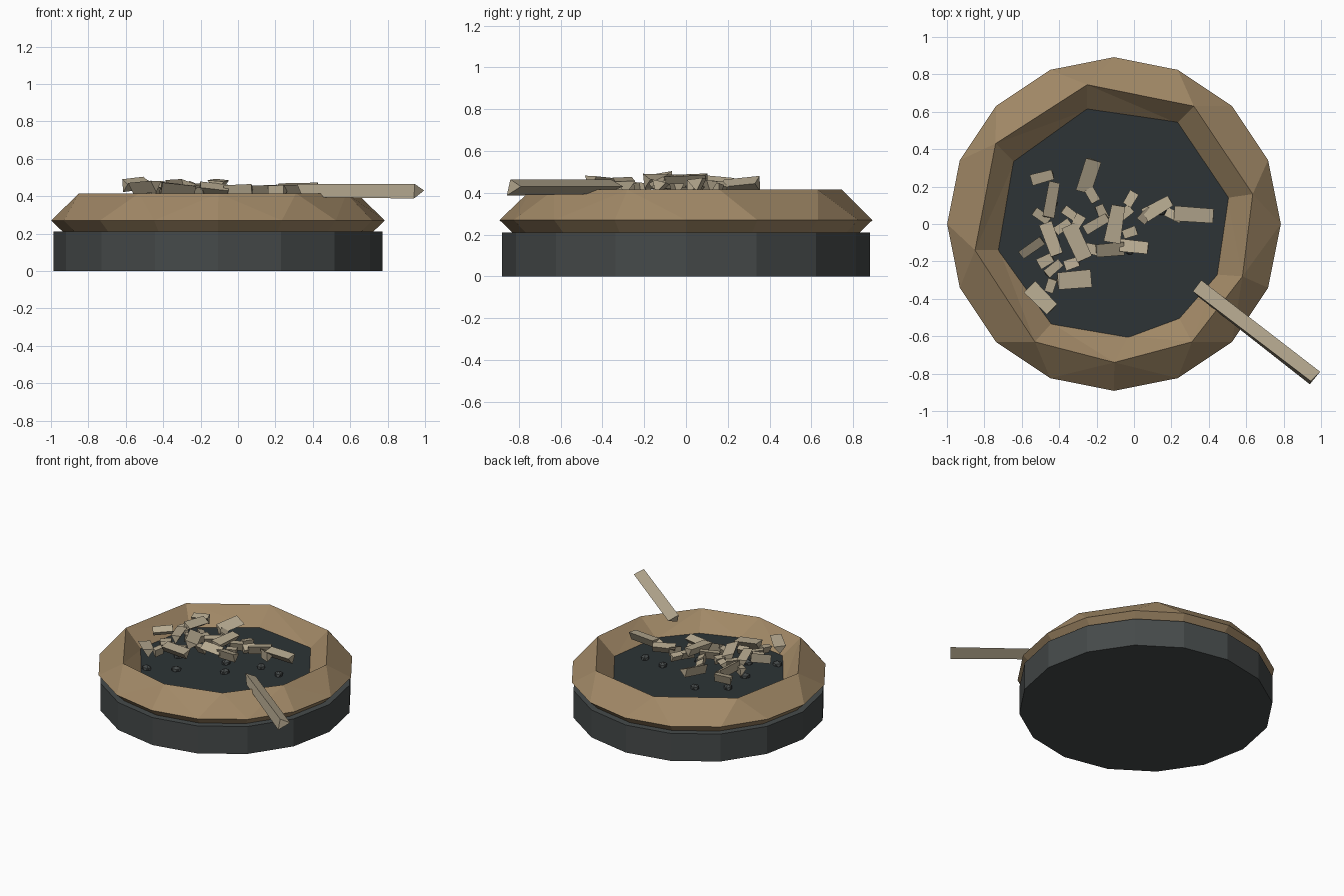
import bpy, bmesh, math, random
from mathutils import Vector, Matrix, Euler

if "Cube" in bpy.data.objects:
    bpy.data.objects.remove(bpy.data.objects["Cube"])

random.seed(4)
CX = -0.107  # bowl centre


def material(name, rgb):
    m = bpy.data.materials.new(name)
    m.diffuse_color = (*rgb, 1)
    m.use_nodes = True
    m.node_tree.nodes["Principled BSDF"].inputs["Base Color"].default_value = m.diffuse_color
    return m


IRON = material("dark_iron", (0.06, 0.068, 0.068))
ASH = material("ash_floor", (0.026, 0.034, 0.037))
WOOD = material("brown_rim", (0.36, 0.25, 0.135))
CHIP = material("pale_chip", (0.47, 0.40, 0.28))


def finish(bm, name, mat):
    bmesh.ops.recalc_face_normals(bm, faces=bm.faces)
    me = bpy.data.meshes.new(name)
    bm.to_mesh(me)
    bm.free()
    me.materials.append(mat)
    ob = bpy.data.objects.new(name, me)
    bpy.context.collection.objects.link(ob)
    return ob


def drum(name, mat, radius, z0, z1, sides):
    bm = bmesh.new()
    bmesh.ops.create_cone(bm, cap_ends=True, segments=sides, radius1=radius, radius2=radius,
                          depth=z1 - z0, matrix=Matrix.Translation((CX, 0, (z0 + z1) / 2)))
    return finish(bm, name, mat)


def circle(radius, z, n):
    return [(CX + radius * math.cos(2 * math.pi * i / n),
             radius * math.sin(2 * math.pi * i / n), z) for i in range(n)]


def stitch(bm, a, b):
    """Fill the band between two rings, merging their vertices by angle."""
    def ang(v):
        return math.atan2(v.co.y, v.co.x - CX) % (2 * math.pi)
    a, b = sorted(a, key=ang), sorted(b, key=ang)
    na, nb = len(a), len(b)
    A = [ang(v) for v in a] + [ang(a[0]) + 2 * math.pi]
    B = [ang(v) for v in b] + [ang(b[0]) + 2 * math.pi]
    i = j = 0
    while i < na or j < nb:
        if j == nb or (i < na and A[i] + A[i + 1] <= B[j] + B[j + 1]):
            bm.faces.new((a[i % na], a[(i + 1) % na], b[j % nb]))
            i += 1
        else:
            bm.faces.new((a[i % na], b[(j + 1) % nb], b[j % nb]))
            j += 1


# Base drum and dark floor inside the rim
drum("base", IRON, 0.88, 0, 0.21, 16)
drum("floor", ASH, 0.70, 0.20, 0.29, 16)

# Faceted rim: ridge and inner loops are coarser than the outer 16-gon
ridge = [(0.635, 0.16), (0.32, 0.63), (-0.25, 0.745), (-0.74, 0.43), (-0.85, -0.14),
         (-0.53, -0.63), (-0.105, -0.74), (0.31, -0.63), (0.58, -0.28)]
inner = [(0.50, 0.14), (0.23, 0.54), (-0.25, 0.61), (-0.64, 0.33), (-0.72, -0.14),
         (-0.44, -0.53), (-0.03, -0.60), (0.24, -0.50), (0.44, -0.27)]
bm = bmesh.new()
rings = [circle(0.83, 0.21, 16), circle(0.892, 0.27, 16),
         [(x, y, 0.415) for x, y in ridge], [(x, y, 0.285) for x, y in inner]]
loops = [[bm.verts.new(p) for p in ring] for ring in rings]
for k in range(4):
    stitch(bm, loops[k], loops[(k + 1) % 4])
bmesh.ops.recalc_face_normals(bm, faces=bm.faces)
bmesh.ops.dissolve_limit(bm, angle_limit=0.03, verts=bm.verts, edges=bm.edges)
finish(bm, "rim", WOOD)


def prism(name, mat, end_a, end_b):
    """Triangular splinter between two three-point ends."""
    bm = bmesh.new()
    a = [bm.verts.new(p) for p in end_a]
    b = [bm.verts.new(p) for p in end_b]
    bm.faces.new(a)
    bm.faces.new(b)
    for i in range(3):
        j = (i + 1) % 3
        bm.faces.new((a[i], a[j], b[j], b[i]))
    return finish(bm, name, mat)


# Long stick resting across the rim
prism("stick", CHIP,
      [(0.315, -0.36, 0.465), (0.36, -0.30, 0.43), (0.345, -0.39, 0.395)],
      [(0.945, -0.84, 0.465), (0.995, -0.79, 0.43), (0.94, -0.857, 0.387)])


# Wood chips: x, y, z, length, width, angle in degrees
chips = [(-.25, .26, .43, .18, .10, 72), (-.49, .25, .43, .12, .07, 15),
         (-.45, .13, .44, .19, .08, 80), (-.23, .15, .42, .08, .06, 120),
         (.32, .05, .44, .21, .09, -4), (.13, .08, .43, .16, .08, 30),
         (-.01, .13, .42, .08, .06, 60), (-.10, .00, .46, .20, .09, 80),
         (-.20, .00, .44, .14, .06, 30), (-.44, -.08, .45, .18, .08, 110),
         (-.55, -.12, .46, .14, .07, 35), (-.31, -.10, .45, .20, .11, 115),
         (-.30, .00, .43, .10, .06, 60), (-.13, -.13, .43, .15, .08, 5),
         (.00, -.13, .43, .15, .07, -6), (-.32, -.30, .44, .18, .10, 5),
         (-.50, -.40, .45, .17, .10, -45), (-.43, -.24, .42, .10, .06, 40)]
small = [(-.33, -.22), (-.47, -.20), (-.44, -.33), (-.34, .05), (-.05, .05), (.06, .05),
         (-.02, -.05), (-.22, -.13), (-.49, .05), (-.38, -.02), (-.18, .06), (.21, .04)]
for x, y in small:
    chips.append((x, y, .42, random.uniform(.07, .10), .06, random.uniform(0, 180)))
for n, (x, y, z, ln, w, deg) in enumerate(chips):
    tilt = Euler((random.uniform(-.4, .4), random.uniform(-.12, .12), math.radians(deg)))
    M = Matrix.Translation((x, y, z)) @ tilt.to_matrix().to_4x4()
    ends = []
    for s in (-1, 1):
        t = random.uniform(.75, 1)
        ends.append([M @ Vector((s * ln / 2, u * w * t, v))
                     for u, v in ((-.5, .02), (.5, .03), (.1, -.035))])
    prism(f"chip_{n + 1}", CHIP, *ends)

# Charcoal lumps on the floor, under the chips
for n, (x, y) in enumerate([(-.50, -.39), (-.32, -.29), (-.02, -.13), (.14, .08),
                            (-.44, .12), (-.25, .25), (.31, .05), (-.43, -.1), (-.1, 0)]):
    bm = bmesh.new()
    M = Matrix.Translation((x, y, .295)) @ Matrix.Rotation(random.uniform(0, 6), 4, 'Z')
    bmesh.ops.create_icosphere(bm, subdivisions=1, radius=.04,
                               matrix=M @ Matrix.Diagonal((1, .8, .7, 1)))
    finish(bm, f"charcoal_{n + 1}", IRON)
